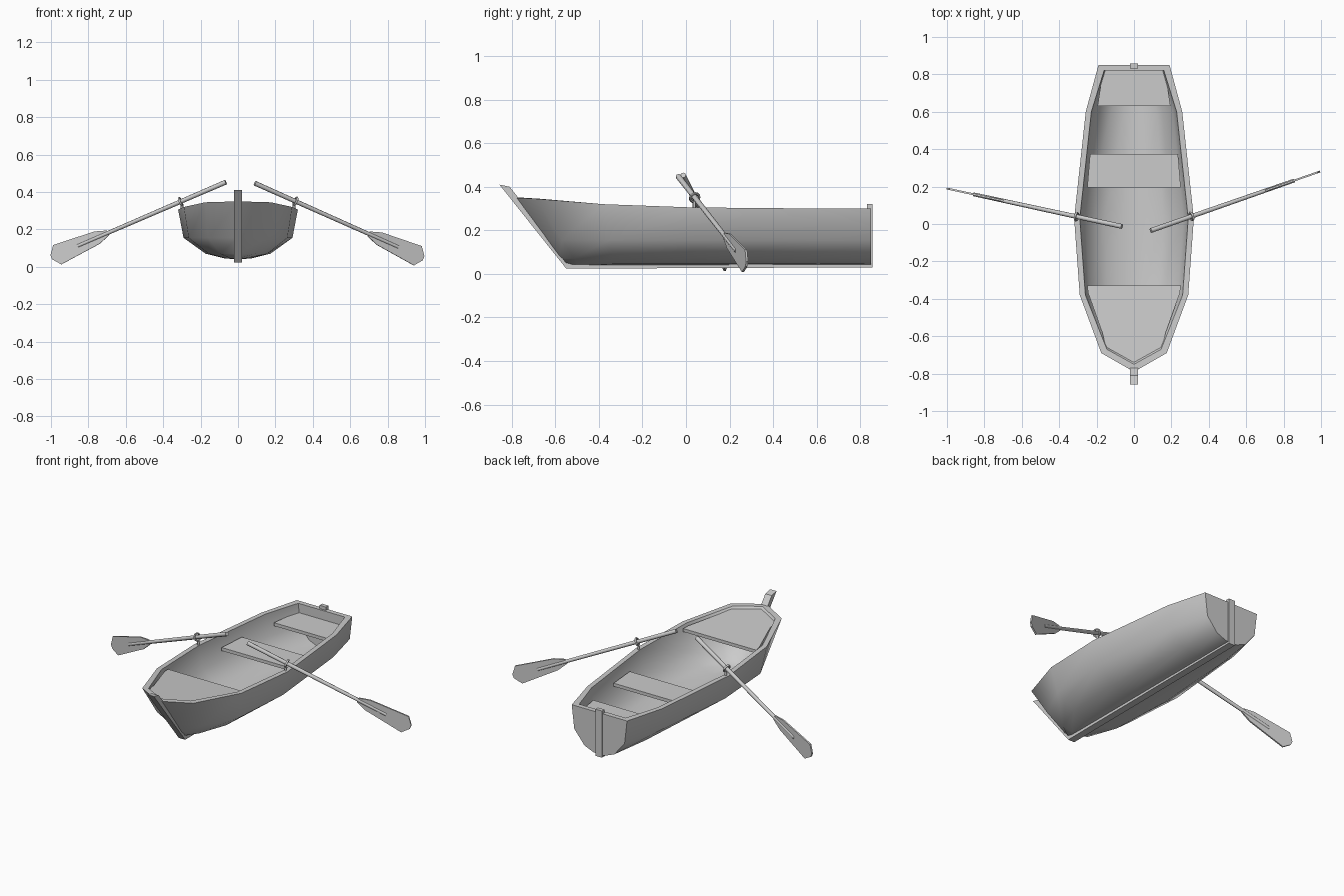
import bpy, bmesh, math
from mathutils import Vector, Matrix

if "Cube" in bpy.data.objects:
    bpy.data.objects.remove(bpy.data.objects["Cube"])


def finish(name, bm, angle=None):
    bmesh.ops.remove_doubles(bm, verts=bm.verts, dist=0.0005)
    bmesh.ops.recalc_face_normals(bm, faces=bm.faces)
    me = bpy.data.meshes.new(name)
    bm.to_mesh(me)
    bm.free()
    ob = bpy.data.objects.new(name, me)
    bpy.context.collection.objects.link(ob)
    if angle:
        bpy.context.view_layer.objects.active = ob
        ob.select_set(True)
        bpy.ops.object.shade_smooth_by_angle(angle=math.radians(angle))
        ob.select_set(False)
    return ob


def prism(name, pts, offset):
    """Extrude a closed 3D outline by an offset vector."""
    bm = bmesh.new()
    f = bm.faces.new([bm.verts.new(p) for p in pts])
    r = bmesh.ops.extrude_face_region(bm, geom=[f])
    vs = [v for v in r["geom"] if isinstance(v, bmesh.types.BMVert)]
    bmesh.ops.translate(bm, verts=vs, vec=offset)
    return finish(name, bm)


# Hull stations: y at rim, half width, rim height, share of bow rake
STATIONS = [(0.85, 0.19, 0.30, 0), (0.6, 0.258, 0.30, 0), (0.03, 0.32, 0.305, 0),
            (-0.38, 0.29, 0.32, 0.2), (-0.69, 0.175, 0.345, 0.85), (-0.79, 0, 0.35, 1)]
# Cross-section: width factor, height (rim height replaces the first)
LEVELS = [(1, None), (0.91, 0.155), (0.54, 0.07), (0.22, 0.045), (0, 0.04)]


def section(i, inner):
    y, w, zt, rake = STATIONS[i]
    half = []
    for k, (f, z) in enumerate(LEVELS):
        z = zt if z is None else z
        yy = y + rake * 0.23 * (zt - z) / (zt - 0.04)
        ww = w
        if inner:
            ww = max(0, w - 0.03)
            z += (0, 0.01, 0.022, 0.025, 0.025)[k]
            yy += (-0.03, 0, 0, 0, 0.02, 0.04)[i]
        half.append((f * ww, yy, z))
    return half + [(-x, y, z) for x, y, z in half[-2::-1]]


# Hull shell with inner and outer skin, rim and transom
bm = bmesh.new()
skins = [[[bm.verts.new(p) for p in section(i, s)] for i in range(6)] for s in (0, 1)]
for s in skins:
    for a, b in zip(s, s[1:]):
        for k in range(8):
            bm.faces.new((a[k], a[k + 1], b[k + 1], b[k]))
    bm.faces.new(s[0])
out, inn = skins
for i in range(5):
    for k in (0, 8):
        bm.faces.new((out[i][k], out[i + 1][k], inn[i + 1][k], inn[i][k]))
bm.faces.new((out[0][0], inn[0][0], inn[0][8], out[0][8]))
finish("hull", bm, 45)

# Stem, keel and stern post in one profile
keel = [(-0.857, 0.41), (-0.81, 0.40), (-0.53, 0.05), (0.832, 0.05), (0.832, 0.32),
        (0.857, 0.32), (0.857, 0.03), (-0.55, 0.024)]
prism("keel_and_stem", [(-0.022, y, z) for y, z in keel], (0.044, 0, 0))


# Seats and bow deck from half outlines (half width, y, z)
def seat(name, half):
    pts = half + [(-x, y, z) for x, y, z in reversed(half) if x > 0]
    prism(name, pts, (0, 0, -0.02))


seat("stern_seat", [(0.195, 0.63, 0.243), (0.165, 0.825, 0.243)])
seat("middle_seat", [(0.25, 0.195, 0.24), (0.235, 0.375, 0.24)])


def deck_z(y):
    return 0.306 - 0.075 * (y + 0.33)


seat("bow_deck", [(x, y, deck_z(y)) for x, y in
                  ((0.25, -0.33), (0.245, -0.37), (0.17, -0.58), (0.145, -0.68), (0, -0.76))])


# Oars with shaft, flat blade and oarlock
def oar(side, grip, tip, lock_x):
    grip, tip = Vector(grip), Vector(tip)
    d = (tip - grip).normalized()
    n = Vector((0, 0, 1)).cross(d).normalized()
    up = d.cross(n).normalized()
    rot = Matrix((n, up, d)).transposed().to_4x4()

    bm = bmesh.new()
    L = 0.88
    bmesh.ops.create_cone(bm, cap_ends=True, segments=8, radius1=0.013, radius2=0.010, depth=L,
                          matrix=Matrix.Translation(grip + d * L / 2) @ rot)
    finish(side + "_oar_shaft", bm, 50)

    outline = [(0.70, 0.014), (0.765, 0.036), (1.0, 0.056)]
    pts = [(t, h) for t, h in outline] + [(1.035, 0.012), (1.035, -0.012)]
    pts += [(t, -h) for t, h in reversed(outline)]
    prism(side + "_oar_blade", [grip + d * t + up * h - n * 0.005 for t, h in pts], n * 0.01)

    c = grip + d * ((lock_x - grip.x) / d.x)
    bpy.ops.mesh.primitive_torus_add(major_radius=0.021, minor_radius=0.006, major_segments=12,
                                     minor_segments=6, location=c, rotation=rot.to_euler())
    bpy.context.object.name = side + "_oarlock_ring"
    bpy.ops.object.shade_smooth_by_angle(angle=math.radians(60))
    bpy.context.object.select_set(False)
    bm = bmesh.new()
    bmesh.ops.create_cone(bm, cap_ends=True, segments=8, radius1=0.007, radius2=0.007, depth=0.05,
                          matrix=Matrix.Translation(c - up * 0.02 + Vector((0, 0, -0.025))))
    finish(side + "_oarlock_pin", bm, 50)


oar("right", (0.09, -0.035, 0.447), (0.993, 0.28, 0.045), 0.307)
oar("left", (-0.065, -0.013, 0.453), (-0.993, 0.188, 0.053), -0.307)
